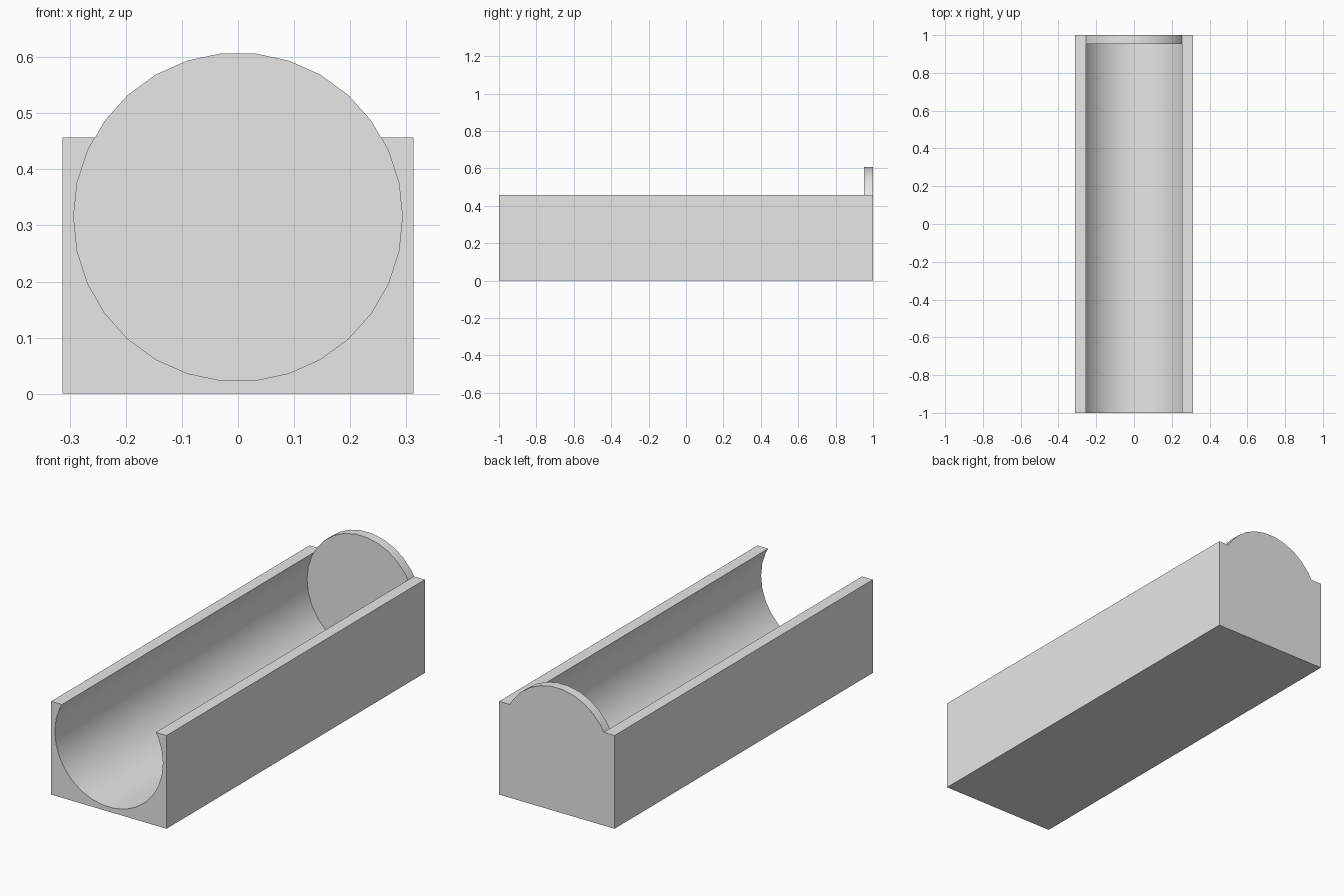
import bpy, bmesh, math

if "Cube" in bpy.data.objects:
    bpy.data.objects.remove(bpy.data.objects["Cube"])

SIDES, R, CZ = 30, 0.293, 0.315       # round bore
HALF_W, TOP = 0.313, 0.457            # outer block

grey = bpy.data.materials.new("light grey")
grey.diffuse_color = (0.8, 0.8, 0.8, 1)
grey.use_nodes = True
grey.node_tree.nodes["Principled BSDF"].inputs["Base Color"].default_value = grey.diffuse_color


def ring_point(k):
    a = math.tau * k / SIDES
    return R * math.cos(a), CZ + R * math.sin(a)


def extrude_profile(name, profile, y0, y1):
    """Extrude a closed x-z profile along y."""
    bm = bmesh.new()
    face = bm.faces.new([bm.verts.new((x, y0, z)) for x, z in profile])
    ext = bmesh.ops.extrude_face_region(bm, geom=[face], use_keep_orig=True)
    moved = [v for v in ext["geom"] if isinstance(v, bmesh.types.BMVert)]
    bmesh.ops.translate(bm, verts=moved, vec=(0, y1 - y0, 0))
    bmesh.ops.recalc_face_normals(bm, faces=bm.faces)
    mesh = bpy.data.meshes.new(name)
    bm.to_mesh(mesh)
    bm.free()
    mesh.materials.append(grey)
    obj = bpy.data.objects.new(name, mesh)
    bpy.context.collection.objects.link(obj)
    bpy.ops.object.select_all(action='DESELECT')
    obj.select_set(True)
    bpy.context.view_layer.objects.active = obj
    bpy.ops.object.shade_smooth_by_angle(angle=math.radians(30))
    return obj


# Trough: rectangular block with a round channel open at the top
(xa, za), (xb, zb) = ring_point(2), ring_point(3)
rim_x = xa + (xb - xa) * (TOP - za) / (zb - za)
channel = [ring_point(k) for k in range(2, -18, -1)]
extrude_profile("trough", [(-HALF_W, TOP), (-HALF_W, 0), (HALF_W, 0), (HALF_W, TOP),
                           (rim_x, TOP)] + channel + [(-rim_x, TOP)], -1, 1)

# Round plate closing the back end of the channel
extrude_profile("end_disc", [ring_point(k) for k in range(SIDES)], 0.953, 1)
